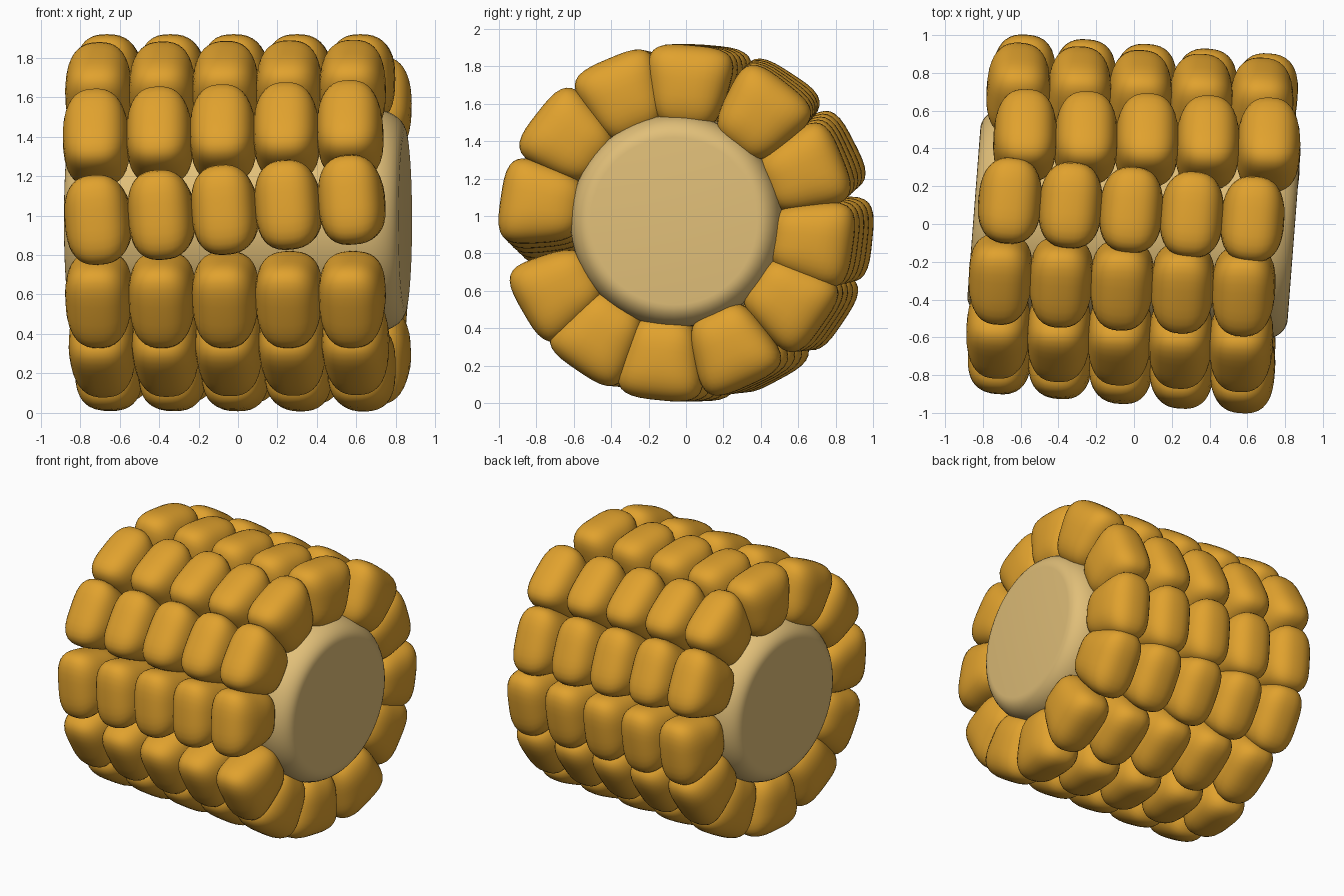
import bpy, bmesh
from math import radians, sin, cos, atan2
from mathutils import Matrix

if "Cube" in bpy.data.objects:
    bpy.data.objects.remove(bpy.data.objects["Cube"])

AXIS_Z = 0.963
YAW = Matrix.Translation((0, 0, AXIS_Z)) @ Matrix.Rotation(radians(-4.4), 4, 'Z')


def material(name, color):
    m = bpy.data.materials.new(name)
    m.diffuse_color = color
    m.use_nodes = True
    m.node_tree.nodes["Principled BSDF"].inputs["Base Color"].default_value = m.diffuse_color
    return m


def make_object(name, bm, mat):
    mesh = bpy.data.meshes.new(name)
    bmesh.ops.recalc_face_normals(bm, faces=bm.faces)
    for f in bm.faces:
        f.smooth = True
    bm.to_mesh(mesh)
    bm.free()
    mesh.materials.append(mat)
    ob = bpy.data.objects.new(name, mesh)
    bpy.context.collection.objects.link(ob)
    ob.matrix_world = YAW
    return ob


def kernel_mesh():
    """Pillow-like block: x along cob, y tangential, z radial, narrower at root."""
    bm = bmesh.new()
    bmesh.ops.create_cube(bm, size=2)
    bmesh.ops.subdivide_edges(bm, edges=bm.edges[:], cuts=9, use_grid_fill=True)
    n, m = 3.5, 2.6
    for v in bm.verts:
        c = v.co
        yz = (abs(c.y) ** n + abs(c.z) ** n) ** (m / n)
        c /= (abs(c.x) ** m + yz) ** (1 / m)
        x, y, z = c
        v.co = (x * 0.168, y * (0.212 + 0.045 * z), z * 0.225)
    mesh = bpy.data.meshes.new("kernel_shape")
    bm.to_mesh(mesh)
    bm.free()
    return mesh


yellow = material("kernel_yellow", (0.75, 0.36, 0.027, 1))
tan = material("core_tan", (0.75, 0.52, 0.19, 1))

# core: lathed cylinder with softly rounded ends
half, rad, bev_x, bev_r = 0.85, 0.567, 0.17, 0.12
arc = [(half - bev_x + bev_x * sin(radians(a)), rad - bev_r + bev_r * cos(radians(a)))
       for a in range(0, 91, 10)]
profile = ([(-half, 0.0)] + [(-x, r) for x, r in reversed(arc)]
           + arc + [(half, 0.0)])
bm = bmesh.new()
vs = [bm.verts.new((x, 0, r)) for x, r in profile]
es = [bm.edges.new(p) for p in zip(vs, vs[1:])]
bmesh.ops.spin(bm, geom=vs + es, cent=(0, 0, 0), axis=(1, 0, 0),
               angle=radians(360), steps=64, use_duplicate=False)
bmesh.ops.remove_doubles(bm, verts=bm.verts, dist=1e-4)
core = make_object("cob_core", bm, tan)
core.matrix_world = Matrix.Translation((0, 0, 0.01)) @ YAW

# kernel rows: (angle at +x end, angle at -x end, shift along cob)
rows = [(85, 85, -0.02), (113, 116, -0.04), (142, 146, -0.03), (172, 179, -0.01),
        (210, 210, -0.015), (236, 238, -0.015), (264, 269, -0.01), (294, 298, 0.04),
        (325, 326, 0.0), (352, 354, 0.0), (22, 27, -0.02), (52, 57, 0.035)]
shape = kernel_mesh()
PITCH, RADIUS = 0.322, 0.728
for i, (a_right, a_left, shift) in enumerate(rows):
    bm = bmesh.new()
    skew = atan2(radians(a_left - a_right) * 0.8, 4 * PITCH)
    for k in range(5):
        ang = a_left + (a_right - a_left) * k / 4
        m = (Matrix.Rotation(radians(ang - 90), 4, 'X')
             @ Matrix.Translation(((k - 2) * PITCH + shift, 0, RADIUS))
             @ Matrix.Rotation(skew, 4, 'Z'))
        start = len(bm.verts)
        bm.from_mesh(shape)
        bm.verts.ensure_lookup_table()
        bmesh.ops.transform(bm, matrix=m, verts=bm.verts[start:])
    make_object(f"kernel_row_{i + 1}", bm, yellow)
bpy.data.meshes.remove(shape)
